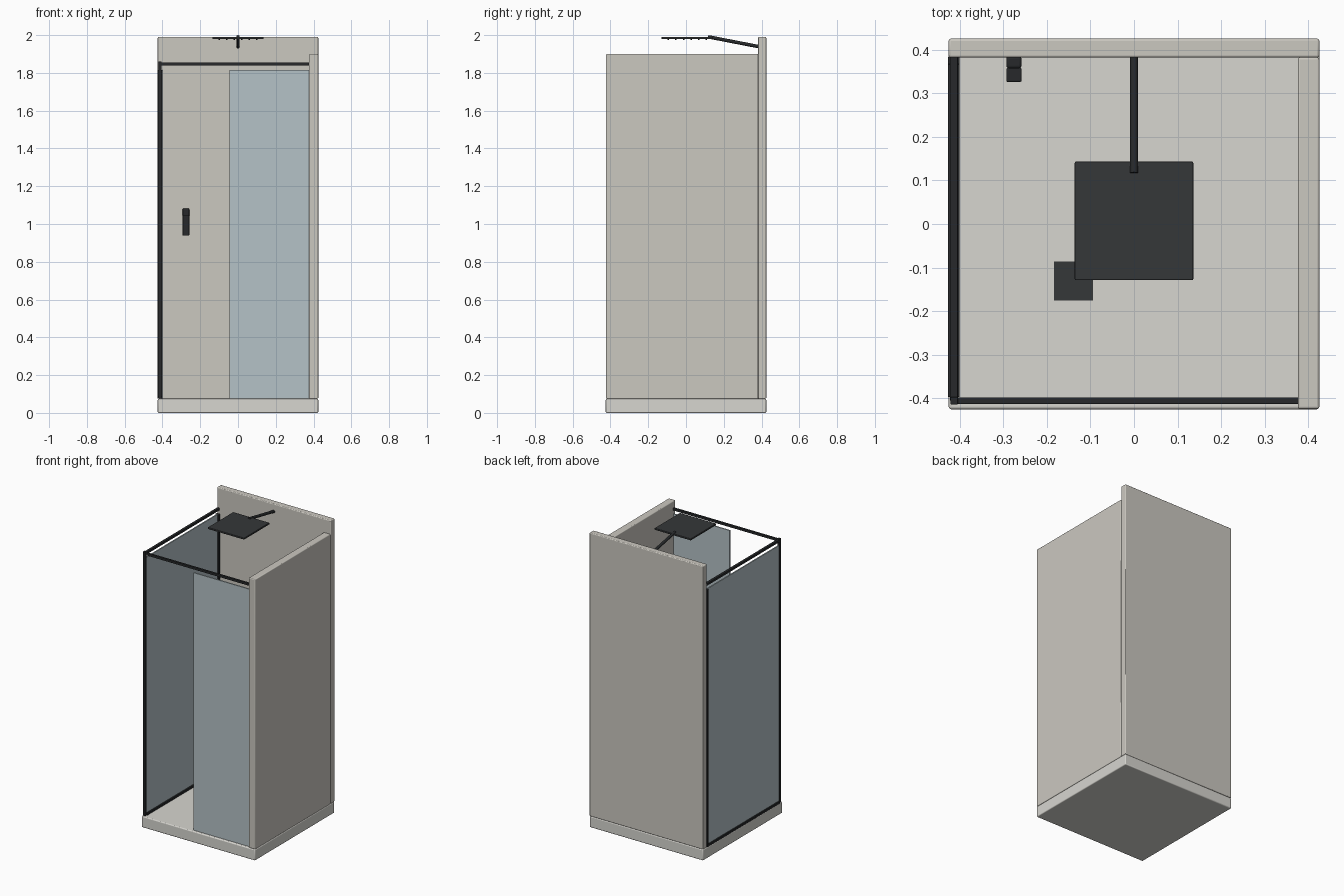
import bpy
from mathutils import Vector

if "Cube" in bpy.data.objects:
    bpy.data.objects.remove(bpy.data.objects["Cube"])


def material(name, rgb):
    m = bpy.data.materials.new(name)
    m.diffuse_color = (*rgb, 1)
    m.use_nodes = True
    m.node_tree.nodes["Principled BSDF"].inputs["Base Color"].default_value = m.diffuse_color
    return m


STONE = material("warm_stone", (0.60, 0.58, 0.53))
TRAY = material("tray_white", (0.68, 0.67, 0.63))
GLASS = material("tinted_glass", (0.46, 0.54, 0.57))
BLACK = material("black_metal", (0.02, 0.022, 0.024))
DARK = material("dark_metal", (0.035, 0.038, 0.04))


def finish(ob, name, mat):
    ob.name = name
    ob.data.materials.append(mat)
    return ob


def box(name, x, y, z, mat, bevel=0.0):
    """Box from (min, max) ranges with an optional rounded edge."""
    bpy.ops.mesh.primitive_cube_add(
        size=1, location=[(a + b) / 2 for a, b in (x, y, z)])
    ob = bpy.context.object
    ob.scale = [b - a for a, b in (x, y, z)]
    bpy.ops.object.transform_apply(location=False, rotation=False, scale=True)
    if bevel:
        mod = ob.modifiers.new("Bevel", 'BEVEL')
        mod.width = bevel
        mod.segments = 3
        bpy.ops.object.shade_smooth_by_angle()
    return finish(ob, name, mat)


def rod(name, start, end, radius, mat, sides=20):
    a, b = Vector(start), Vector(end)
    bpy.ops.mesh.primitive_cylinder_add(
        vertices=sides, radius=radius, depth=(b - a).length, location=(a + b) / 2,
        rotation=(b - a).to_track_quat('Z', 'Y').to_euler())
    bpy.ops.object.shade_smooth_by_angle()
    return finish(bpy.context.object, name, mat)


# Tray and tiled walls
F = 0.075
box("shower_tray", (-0.425, 0.425), (-0.425, 0.425), (0, F), TRAY, 0.006)
box("back_wall", (-0.425, 0.425), (0.382, 0.425), (F, 1.99), STONE, 0.005)
box("right_wall", (0.376, 0.425), (-0.424, 0.382), (F, 1.90), STONE, 0.005)

# Glass panels
box("left_glass", (-0.418, -0.410), (-0.405, 0.38), (F, 1.815), GLASS)
box("front_glass", (-0.045, 0.376), (-0.409, -0.401), (F, 1.815), GLASS)

# Black frame
box("corner_post", (-0.421, -0.404), (-0.414, -0.397), (F, 1.86), BLACK, 0.002)
box("left_wall_channel", (-0.427, -0.400), (0.366, 0.383), (F, 1.815), BLACK, 0.002)
box("left_floor_rail", (-0.427, -0.400), (-0.397, 0.382), (F, 0.09), BLACK, 0.002)
box("left_top_rail", (-0.422, -0.404), (-0.405, 0.383), (1.839, 1.855), BLACK, 0.002)
box("front_top_rail", (-0.42, 0.378), (-0.413, -0.398), (1.839, 1.855), BLACK, 0.002)

# Rain head with nozzle grid and sloping arm
box("shower_head", (-0.136, 0.136), (-0.129, 0.143), (1.979, 1.991), DARK, 0.003)
for i in range(6):
    for j in range(6):
        rod(f"nozzle_{i}_{j}", (-0.1 + i * 0.04, -0.093 + j * 0.04, 1.980),
            (-0.1 + i * 0.04, -0.093 + j * 0.04, 1.975), 0.004, BLACK, 10)
rod("shower_arm", (0, 0.117, 1.991), (0, 0.385, 1.939), 0.0092, BLACK)

# Mixer valve on the back wall
box("valve_body", (-0.293, -0.258), (0.357, 0.384), (1.022, 1.083), BLACK, 0.006)
box("valve_lever", (-0.293, -0.258), (0.326, 0.358), (0.938, 1.046), BLACK, 0.003)

# Floor drain
box("floor_drain", (-0.184, -0.094), (-0.176, -0.086), (F - 0.005, F + 0.002), DARK)
